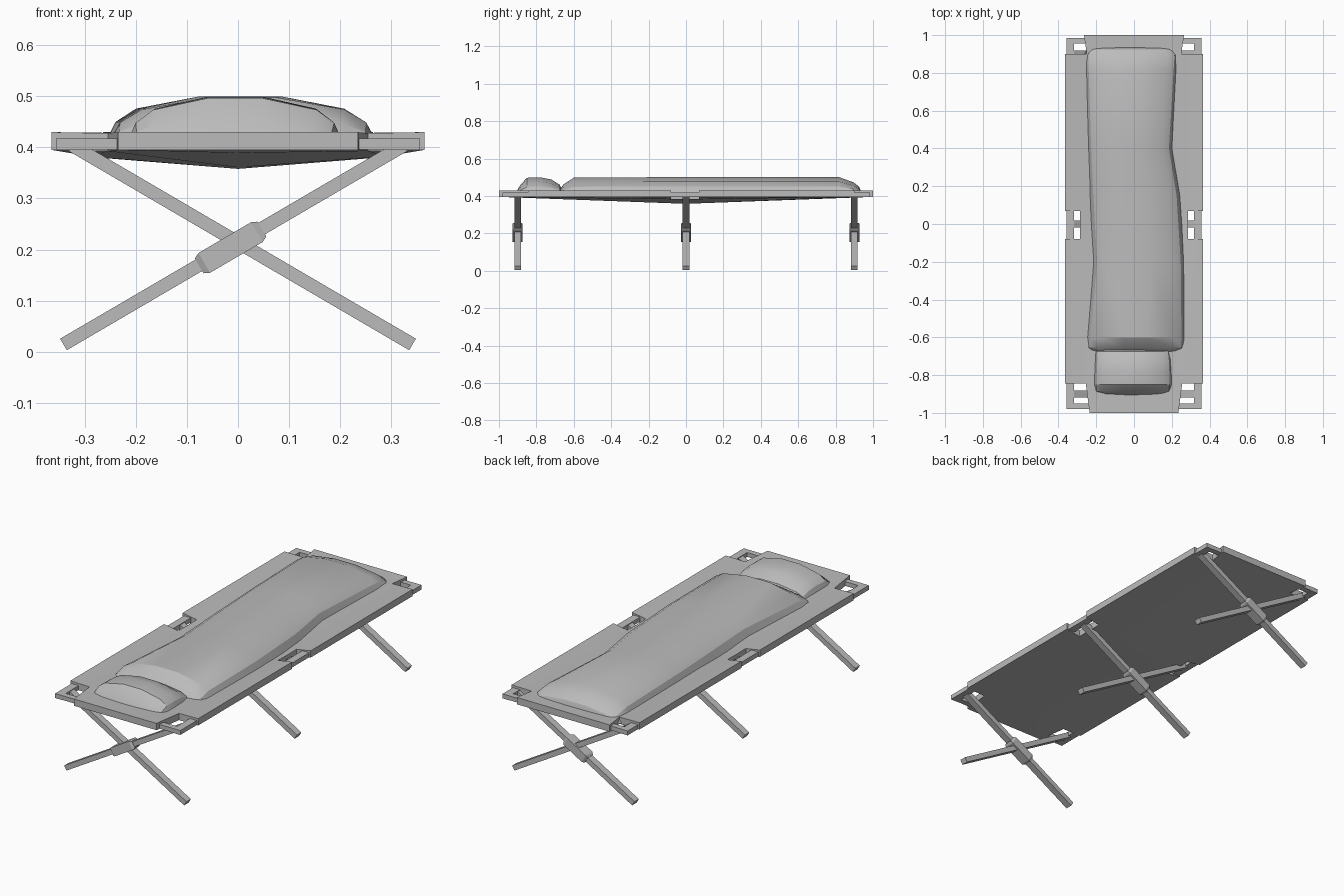
import bpy
import bmesh
from math import atan2, radians
from mathutils import Matrix, Vector

default = bpy.data.objects.get("Cube")
if default:
    bpy.data.objects.remove(default, do_unlink=True)

grey = bpy.data.materials.new("plain grey")
grey.use_nodes = True
colour = (0.5, 0.5, 0.5, 1)
grey.diffuse_color = colour
grey.node_tree.nodes["Principled BSDF"].inputs["Base Color"].default_value = colour


def add_object(name, bm, smooth=False):
    bmesh.ops.recalc_face_normals(bm, faces=bm.faces)
    mesh = bpy.data.meshes.new(name)
    bm.to_mesh(mesh)
    bm.free()
    mesh.materials.append(grey)
    obj = bpy.data.objects.new(name, mesh)
    bpy.context.collection.objects.link(obj)
    if smooth:
        bpy.ops.object.select_all(action="DESELECT")
        obj.select_set(True)
        bpy.context.view_layer.objects.active = obj
        bpy.ops.object.shade_smooth_by_angle(angle=radians(25))
    return obj


def box(name, low, high):
    low, high = Vector(low), Vector(high)
    bm = bmesh.new()
    bmesh.ops.create_cube(bm, size=1)
    bmesh.ops.transform(bm, matrix=Matrix.Translation((low + high) / 2)
                        @ Matrix.Diagonal((high - low).to_4d()), verts=bm.verts)
    return add_object(name, bm)


def slanted_bar(name, start, end, y, depth, width, taper=0):
    """Bar in the xz plane, optionally with tapered ends."""
    a, b = Vector((start[0], y, start[1])), Vector((end[0], y, end[1]))
    length = (b - a).length
    bm = bmesh.new()
    rings = [(-0.5, 1), (0.5, 1)]
    if taper:
        rings = [(-0.5, 0.75), (-0.5 + taper, 1), (0.5 - taper, 1), (0.5, 0.75)]
    loops = []
    for t, s in rings:
        loops.append([bm.verts.new((t * length, j * depth * s / 2, k * width * s / 2))
                      for j, k in ((-1, -1), (1, -1), (1, 1), (-1, 1))])
    for p, q in zip(loops, loops[1:]):
        for i in range(4):
            bm.faces.new((p[i], p[i - 1], q[i - 1], q[i]))
    bm.faces.new(loops[0])
    bm.faces.new(loops[-1])
    angle = -atan2(end[1] - start[1], end[0] - start[0])
    bmesh.ops.transform(bm, matrix=Matrix.Translation((a + b) / 2)
                        @ Matrix.Rotation(angle, 4, "Y"), verts=bm.verts)
    return add_object(name, bm)


def cushion(name, stations, base):
    """Loft domed cross-sections (y, left, right, top) along the bed."""
    profile = [(0, 0), (0.05, 0.5), (0.13, 0.76), (0.38, 1)]
    profile += [(1 - t, h) for t, h in reversed(profile)]
    bm = bmesh.new()
    loops = []
    for y, left, right, top in stations:
        loops.append([bm.verts.new((left + (right - left) * t, y, base + (top - base) * h))
                      for t, h in profile])
    n = len(profile)
    for p, q in zip(loops, loops[1:]):
        for i in range(n):
            bm.faces.new((p[i], p[i - 1], q[i - 1], q[i]))
    bm.faces.new(loops[0])
    bm.faces.new(loops[-1])
    return add_object(name, bm, True)


# Sagging canvas sheet, with wings wrapped around the rails
bm = bmesh.new()
rows = [(-1, 0.235), (-0.845, 0.255), (-0.08, 0.285), (0, 0.285),
        (0.07, 0.285), (0.9, 0.25), (1, 0.265)]
grid = []
for y, half in rows:
    slack = 1 - abs(y)
    edge, middle = 0.43 - 0.014 * slack, 0.43 - 0.037 * slack
    grid.append([bm.verts.new(p) for p in ((-half, y, edge), (0, y, middle), (half, y, edge))])
for p, q in zip(grid, grid[1:]):
    for i in range(2):
        bm.faces.new((p[i], p[i + 1], q[i + 1], q[i]))
for first in (1, 4):
    for side, column in ((-1, 0), (1, 2)):
        near, far = (bm.verts.new((side * 0.365, rows[r][0], 0.43)) for r in (first, first + 1))
        bm.faces.new((grid[first][column], near, far, grid[first + 1][column]))
bmesh.ops.recalc_face_normals(bm, faces=bm.faces)
if sum(f.normal.z for f in bm.faces) < 0:
    bmesh.ops.reverse_faces(bm, faces=bm.faces)
bm.normal_update()
top_faces = list(bm.faces)
lower = bmesh.ops.duplicate(bm, geom=list(bm.verts) + list(bm.edges) + top_faces)
vert_map = lower["vert_map"]
rim = [e for f in top_faces for e in f.edges if len(e.link_faces) == 1]
for e in rim:
    a, b = e.verts
    bm.faces.new((a, b, vert_map[b], vert_map[a]))
for v in [g for g in lower["geom"] if isinstance(g, bmesh.types.BMVert)]:
    v.co.z -= 0.035
add_object("canvas", bm, True)

# Frame rails and the exposed end bars
for side, label in ((-1, "right"), (1, "left")):
    def span(a, b):
        return sorted((side * a, side * b))
    x0, x1 = span(0.317, 0.357)
    box(label + "_rail", (x0, -0.98, 0.395), (x1, 0.985, 0.418))
    for y, end in ((-0.965, "front"), (0.97, "back")):
        x0, x1 = span(0.22, 0.357)
        box(f"{end}_{label}_end_bar", (x0, y - 0.015, 0.396), (x1, y + 0.015, 0.418))

# Three crossed leg pairs, each with a pivot sleeve
for y, place in ((-0.9, "front"), (0, "middle"), (0.9, "back")):
    for side, label in ((-1, "rising_left"), (1, "rising_right")):
        slanted_bar(f"{place}_leg_{label}", (side * 0.342, 0.014), (side * -0.325, 0.404),
                    y, 0.036, 0.026)
    slanted_bar(place + "_leg_sleeve", (-0.076, 0.168), (0.047, 0.24), y, 0.054, 0.045, 0.08)

# Mattress and pillow
cushion("mattress", [
    (-0.68, -0.235, 0.25, 0.425), (-0.655, -0.26, 0.275, 0.462), (-0.6, -0.258, 0.278, 0.498),
    (-0.2, -0.22, 0.272, 0.5), (0.15, -0.24, 0.25, 0.5), (0.4, -0.25, 0.208, 0.5),
    (0.82, -0.265, 0.235, 0.5), (0.895, -0.265, 0.24, 0.473), (0.925, -0.25, 0.22, 0.45),
    (0.937, -0.235, 0.205, 0.42)], 0.4)
cushion("pillow", [
    (-0.905, -0.19, 0.18, 0.425), (-0.885, -0.22, 0.205, 0.46), (-0.85, -0.222, 0.21, 0.497),
    (-0.78, -0.218, 0.208, 0.5), (-0.72, -0.215, 0.205, 0.488),
    (-0.675, -0.215, 0.2, 0.46), (-0.66, -0.195, 0.185, 0.425)], 0.4)
